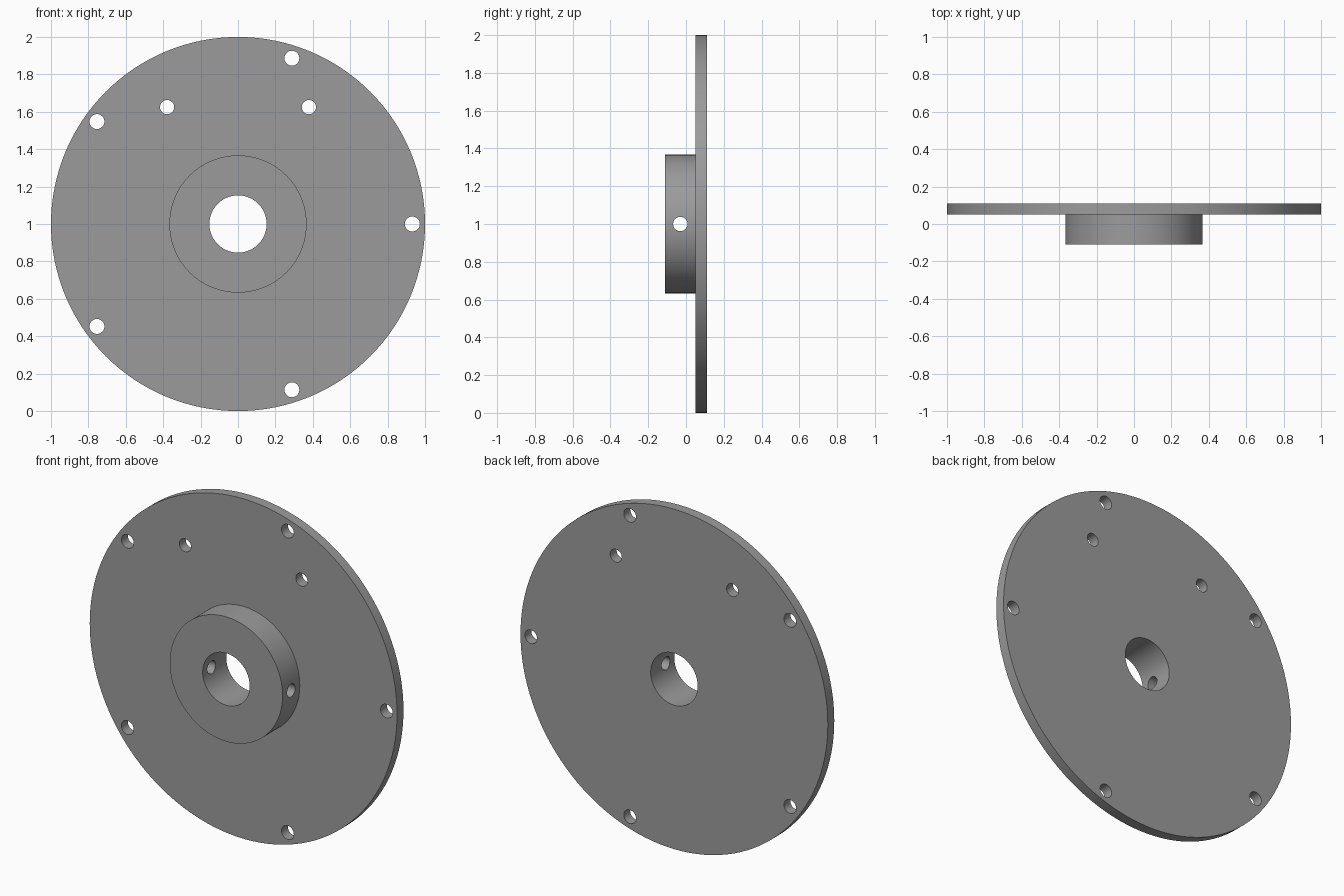
import bpy, bmesh, math
from mathutils import Matrix, Vector

if "Cube" in bpy.data.objects:
    bpy.data.objects.remove(bpy.data.objects["Cube"])

CENTRE = Vector((0, 0, 1))
SEGMENTS = 128

grey = bpy.data.materials.new("machined grey")
grey.diffuse_color = (0.33, 0.33, 0.33, 1)
grey.use_nodes = True
grey.node_tree.nodes["Principled BSDF"].inputs["Base Color"].default_value = grey.diffuse_color


def new_object(name, bm):
    bmesh.ops.recalc_face_normals(bm, faces=bm.faces)
    mesh = bpy.data.meshes.new(name)
    bm.to_mesh(mesh)
    bm.free()
    mesh.materials.append(grey)
    obj = bpy.data.objects.new(name, mesh)
    bpy.context.collection.objects.link(obj)
    return obj


def add_drill(bm, centre, axis, radius, length):
    turn = Vector((0, 0, 1)).rotation_difference(Vector(axis)).to_matrix().to_4x4()
    bmesh.ops.create_cone(bm, cap_ends=True, segments=32, radius1=radius, radius2=radius,
                          depth=length, matrix=Matrix.Translation(centre) @ turn)


# Flange plate, hub and centre bore: closed (radius, y) section turned about the y axis
section = [(0.153, -0.11), (0.367, -0.11), (0.367, 0.05), (1, 0.05), (1, 0.11), (0.153, 0.11)]
bm = bmesh.new()
rings = []
for i in range(SEGMENTS):
    a = math.tau * i / SEGMENTS
    rings.append([bm.verts.new(CENTRE + Vector((r * math.cos(a), y, r * math.sin(a))))
                  for r, y in section])
for i, ring in enumerate(rings):
    following = rings[(i + 1) % SEGMENTS]
    for j in range(len(section)):
        k = (j + 1) % len(section)
        bm.faces.new((ring[j], ring[k], following[k], following[j]))
flange = new_object("hub_flange", bm)

# Drills: five rim holes, two inner holes, one cross hole through the hub
bm = bmesh.new()
for i in range(5):
    a = math.tau * i / 5
    add_drill(bm, CENTRE + Vector((0.932 * math.cos(a), 0.08, 0.932 * math.sin(a))),
              (0, 1, 0), 0.04, 0.2)
for side in (-1, 1):
    add_drill(bm, CENTRE + Vector((side * 0.379, 0.08, 0.625)), (0, 1, 0), 0.038, 0.2)
add_drill(bm, CENTRE + Vector((0, -0.03, 0)), (1, 0, 0), 0.038, 1.0)
drills = new_object("drill_cutter", bm)
drills.hide_render = True

# Cut the holes and keep the result as plain mesh
cut = flange.modifiers.new("holes", 'BOOLEAN')
cut.operation = 'DIFFERENCE'
cut.solver = 'EXACT'
cut.object = drills
bpy.context.view_layer.objects.active = flange
flange.select_set(True)
drills.select_set(False)
bpy.ops.object.modifier_apply(modifier=cut.name)
bpy.data.objects.remove(drills)

bpy.ops.object.shade_smooth_by_angle(angle=math.radians(30))
